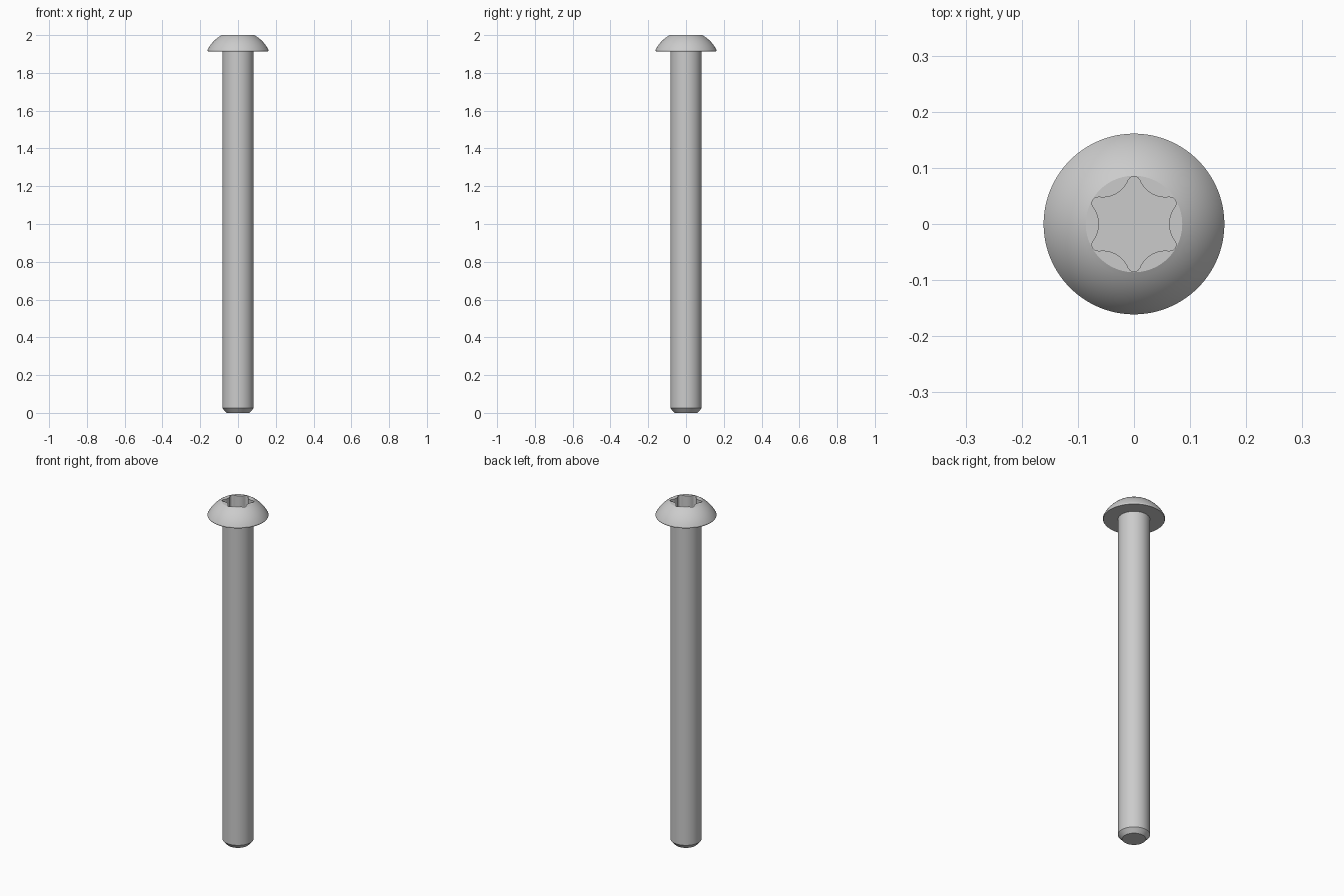
import bpy
import bmesh
from math import sin, cos, sqrt, pi, atan2, radians

cube = bpy.data.objects.get("Cube")
if cube:
    bpy.data.objects.remove(cube, do_unlink=True)

SEGMENTS = 144
SHAFT_R, HEAD_R, FLAT_R = 0.083, 0.161, 0.086
HEAD_Z, LIP_Z, TOP_Z = 1.914, 1.922, 2.0
SOCKET_Z = 1.93

steel = bpy.data.materials.new("grey steel")
steel.use_nodes = True
colour = (0.6, 0.6, 0.6, 1)
steel.diffuse_color = colour
steel.node_tree.nodes["Principled BSDF"].inputs["Base Color"].default_value = colour


def star_radius(angle, tip=0.085, valley=0.0625, tip_round=0.011):
    """Six-lobed outline: small round tips joined by tangent hollow arcs."""
    c = tip - tip_round
    k = cos(pi / 6)
    hollow = (valley**2 + c**2 - 2 * valley * c * k - tip_round**2) / (
        2 * (tip_round - valley + c * k))
    d = valley + hollow
    # angle where the hollow arc meets the tip arc
    t = hollow / (hollow + tip_round)
    meet = atan2(t * c * sin(pi / 6), d + t * (c * k - d))
    phi = angle % (pi / 3)
    phi = min(phi, pi / 3 - phi)
    if phi < meet:
        return d * cos(phi) - sqrt(hollow**2 - (d * sin(phi))**2)
    psi = pi / 6 - phi
    return c * cos(psi) + sqrt(max(0, tip_round**2 - (c * sin(psi))**2))


def turned_part(name, loops, cap_start=False, cap_end=False):
    """Bridge a list of (radius or radius function, height) loops."""
    bm = bmesh.new()
    rings = []
    for radius, z in loops:
        ring = []
        for i in range(SEGMENTS):
            a = 2 * pi * i / SEGMENTS
            r = radius(a) if callable(radius) else radius
            ring.append(bm.verts.new((r * cos(a), r * sin(a), z)))
        rings.append(ring)
    for low, high in zip(rings, rings[1:]):
        for i in range(SEGMENTS):
            j = (i + 1) % SEGMENTS
            bm.faces.new((low[i], low[j], high[j], high[i]))
    if cap_start:
        bm.faces.new(rings[0][::-1])
    if cap_end:
        bm.faces.new(rings[-1])
    mesh = bpy.data.meshes.new(name)
    bm.to_mesh(mesh)
    bm.free()
    mesh.materials.append(steel)
    obj = bpy.data.objects.new(name, mesh)
    bpy.context.collection.objects.link(obj)
    bpy.ops.object.select_all(action="DESELECT")
    obj.select_set(True)
    bpy.context.view_layer.objects.active = obj
    bpy.ops.object.shade_smooth_by_angle(angle=radians(25))
    return obj


# Plain shaft with a chamfered end
turned_part("shaft", [(0.061, 0), (SHAFT_R, 0.025), (SHAFT_R, HEAD_Z)], cap_start=True)

# Domed head: underside, thin lip, spherical dome, flat top, star socket
rise = TOP_Z - LIP_Z
drop = (HEAD_R**2 - FLAT_R**2 - rise**2) / (2 * rise)
dome_r = sqrt(HEAD_R**2 + drop**2)
start, end = atan2(drop, HEAD_R), atan2(drop + rise, FLAT_R)
steps = 12
dome = []
for i in range(steps + 1):
    a = start + (end - start) * i / steps
    dome.append((dome_r * cos(a), LIP_Z - drop + dome_r * sin(a)))
turned_part(
    "head",
    [(SHAFT_R, HEAD_Z), (HEAD_R - 0.002, HEAD_Z), (HEAD_R, HEAD_Z + 0.003)]
    + dome + [(star_radius, TOP_Z), (star_radius, SOCKET_Z)],
    cap_end=True)
